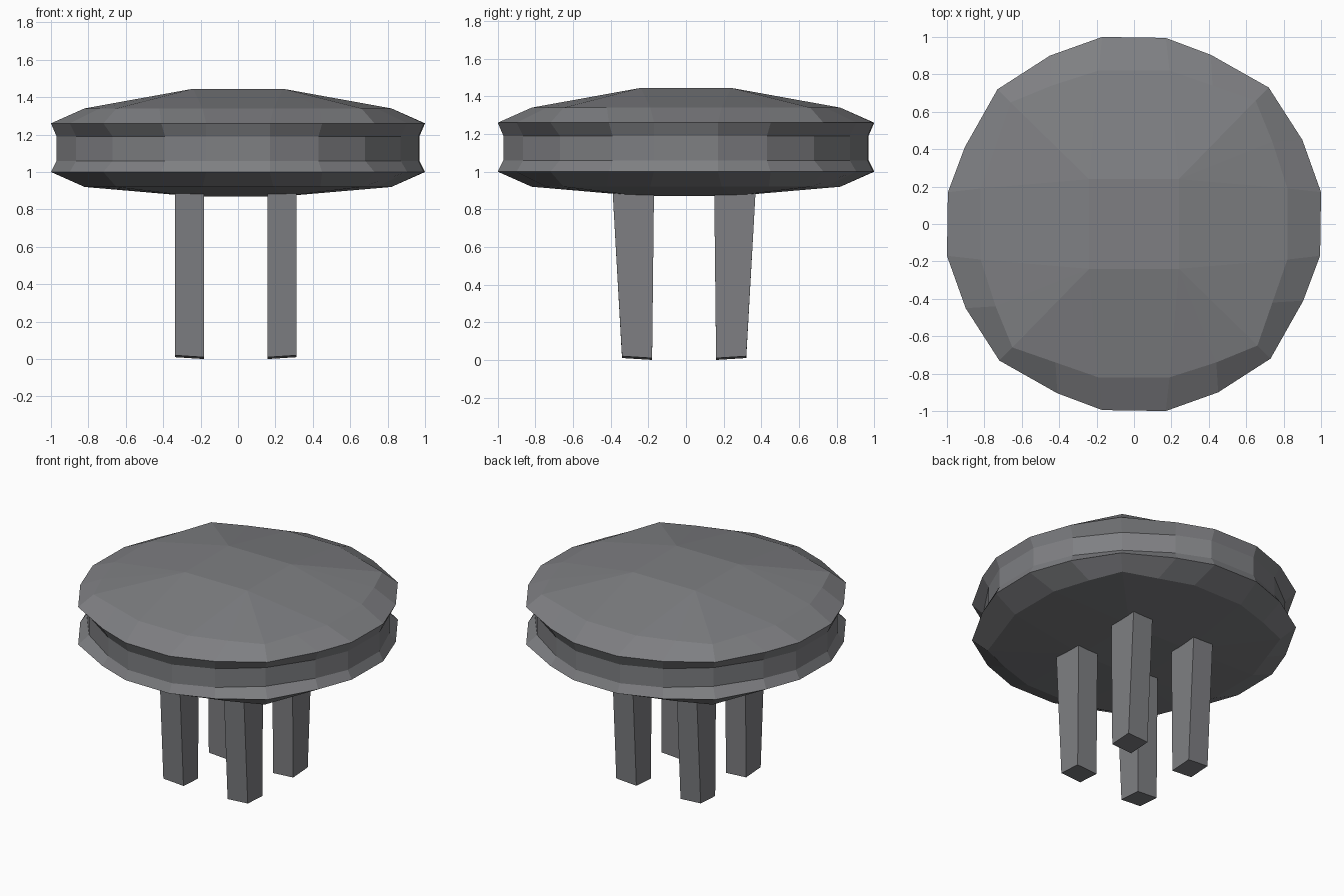
import bpy, bmesh

if "Cube" in bpy.data.objects:
    bpy.data.objects.remove(bpy.data.objects["Cube"])

grey = bpy.data.materials.new("slate grey")
grey.diffuse_color = (0.21, 0.213, 0.225, 1)
grey.use_nodes = True
grey.node_tree.nodes["Principled BSDF"].inputs["Base Color"].default_value = grey.diffuse_color


def finish(bm, name):
    bmesh.ops.remove_doubles(bm, verts=bm.verts, dist=0.0005)
    bmesh.ops.recalc_face_normals(bm, faces=bm.faces)
    mesh = bpy.data.meshes.new(name)
    bm.to_mesh(mesh)
    bm.free()
    mesh.materials.append(grey)
    ob = bpy.data.objects.new(name, mesh)
    bpy.context.collection.objects.link(ob)
    return ob


# One quadrant of each cushion outline, turned four times
rim = [(1.0, .17), (.9, .45), (.72, .73), (.41, .905), (.17, .995)]
waist = [(.97, .17), (.865, .43), (.67, .68), (.39, .87), (.17, .965)]
shoulder = [(.82, .19), (.74, .44), (.65, .66), (.42, .74), (.19, .82)]
centre = [(.24, .24)] * 5


def ring(bm, quadrant, z):
    verts = []
    pts = list(quadrant)
    for _ in range(4):
        verts += [bm.verts.new((x, y, z)) for x, y in pts]
        pts = [(-y, x) for x, y in pts]
    return verts


# Cushion seat with a pinched band between two rims
bm = bmesh.new()
layers = [(centre, .87), (shoulder, .92), (rim, 1.0), (waist, 1.06),
          (waist, 1.19), (rim, 1.26), (shoulder, 1.34), (centre, 1.445)]
rings = [ring(bm, q, z) for q, z in layers]
for a, b in zip(rings, rings[1:]):
    n = len(a)
    for i in range(n):
        j = (i + 1) % n
        bm.faces.new((a[i], a[j], b[j], b[i]))
bm.faces.new(rings[0][::5][::-1])
bm.faces.new(rings[-1][::5])
finish(bm, "cushion_seat")


# Four tapered legs with slightly slanted feet
def leg(name, sx, sy):
    bm = bmesh.new()
    corners = [(0, 0), (1, 0), (1, 1), (0, 1)]
    foot, head = [], []
    for ox, oy in corners:
        x = sx * (.325 if ox else .17) - .012
        foot.append(bm.verts.new((x, sy * (.33 if oy else .17) - .01,
                                  .01 * (ox + oy))))
        head.append(bm.verts.new((x, sy * (.38 if oy else .16) - .01, .90)))
    bm.faces.new(foot)
    bm.faces.new(head)
    for i in range(4):
        j = (i + 1) % 4
        bm.faces.new((foot[i], foot[j], head[j], head[i]))
    finish(bm, name)


for side, sx in (("left", -1), ("right", 1)):
    for end, sy in (("front", -1), ("back", 1)):
        leg(f"{end}_{side}_leg", sx, sy)
